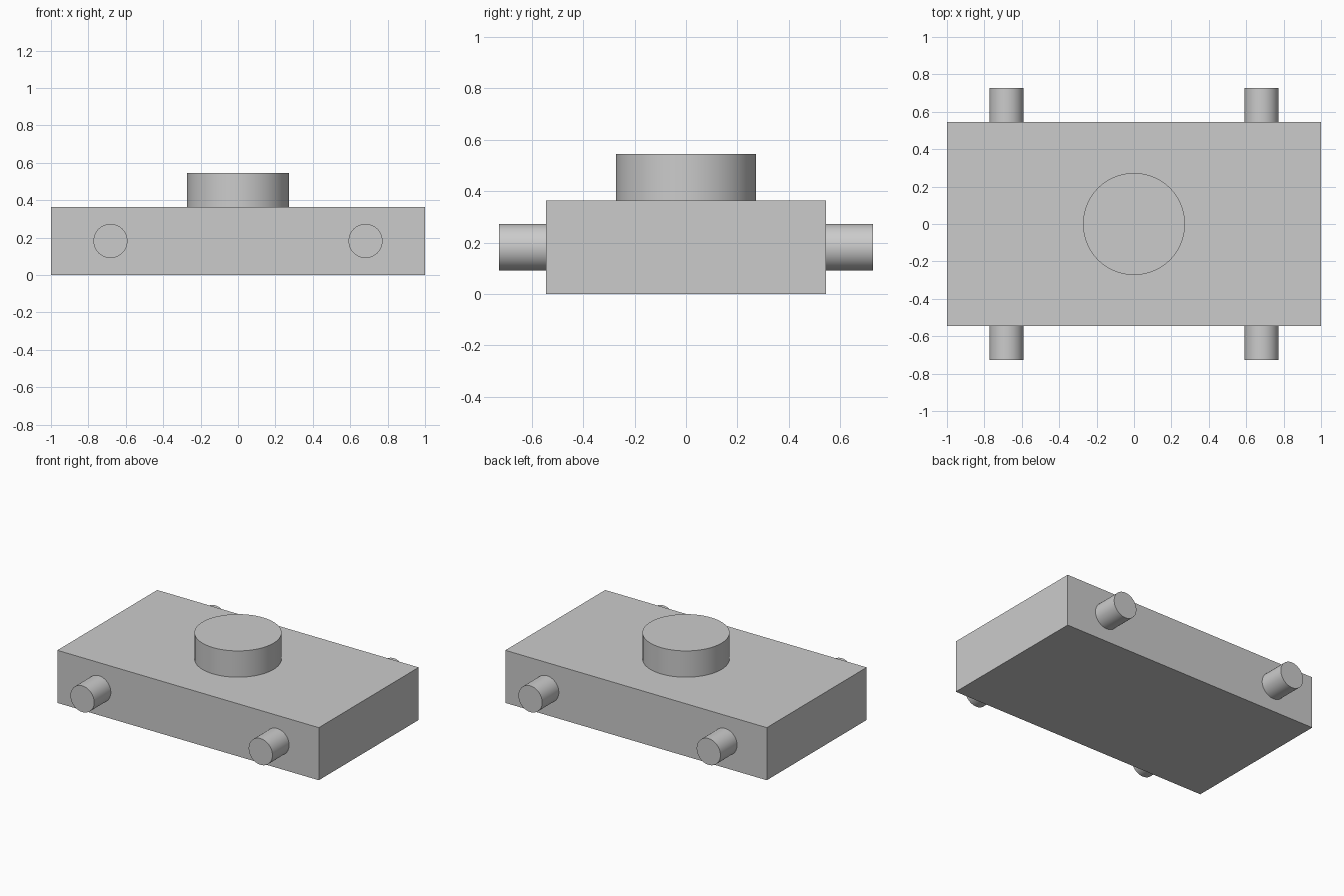
import bpy
import math

U = 2 / 11  # base module: the block is 11 x 6 x 2 modules

default = bpy.data.objects.get("Cube")
if default:
    bpy.data.objects.remove(default, do_unlink=True)

grey = bpy.data.materials.new("plain_grey")
grey.use_nodes = True
colour = (0.6, 0.6, 0.6, 1)
grey.diffuse_color = colour
grey.node_tree.nodes["Principled BSDF"].inputs["Base Color"].default_value = colour


def finish(name):
    obj = bpy.context.object
    obj.name = name
    obj.data.materials.append(grey)
    return obj


def cylinder(name, radius, depth, location, rotation=(0, 0, 0)):
    bpy.ops.mesh.primitive_cylinder_add(
        vertices=64, radius=radius, depth=depth, location=location, rotation=rotation)
    finish(name)
    bpy.ops.object.shade_smooth_by_angle(angle=math.radians(30))


# Rectangular body
bpy.ops.mesh.primitive_cube_add(size=1, location=(0, 0, U))
body = finish("body_block")
body.scale = (11 * U, 6 * U, 2 * U)
bpy.ops.object.transform_apply(location=False, rotation=False, scale=True)

# Round boss on top
cylinder("top_boss", 1.5 * U, U, (0, 0, 2.5 * U))

# Four side pegs, one module long, front and back
for side, x in (("right", -3.75 * U), ("left", 3.75 * U)):
    for end, y in (("front", -3.5 * U), ("back", 3.5 * U)):
        cylinder(f"{end}_{side}_peg", 0.5 * U, U, (x, y, U), (math.pi / 2, 0, 0))
